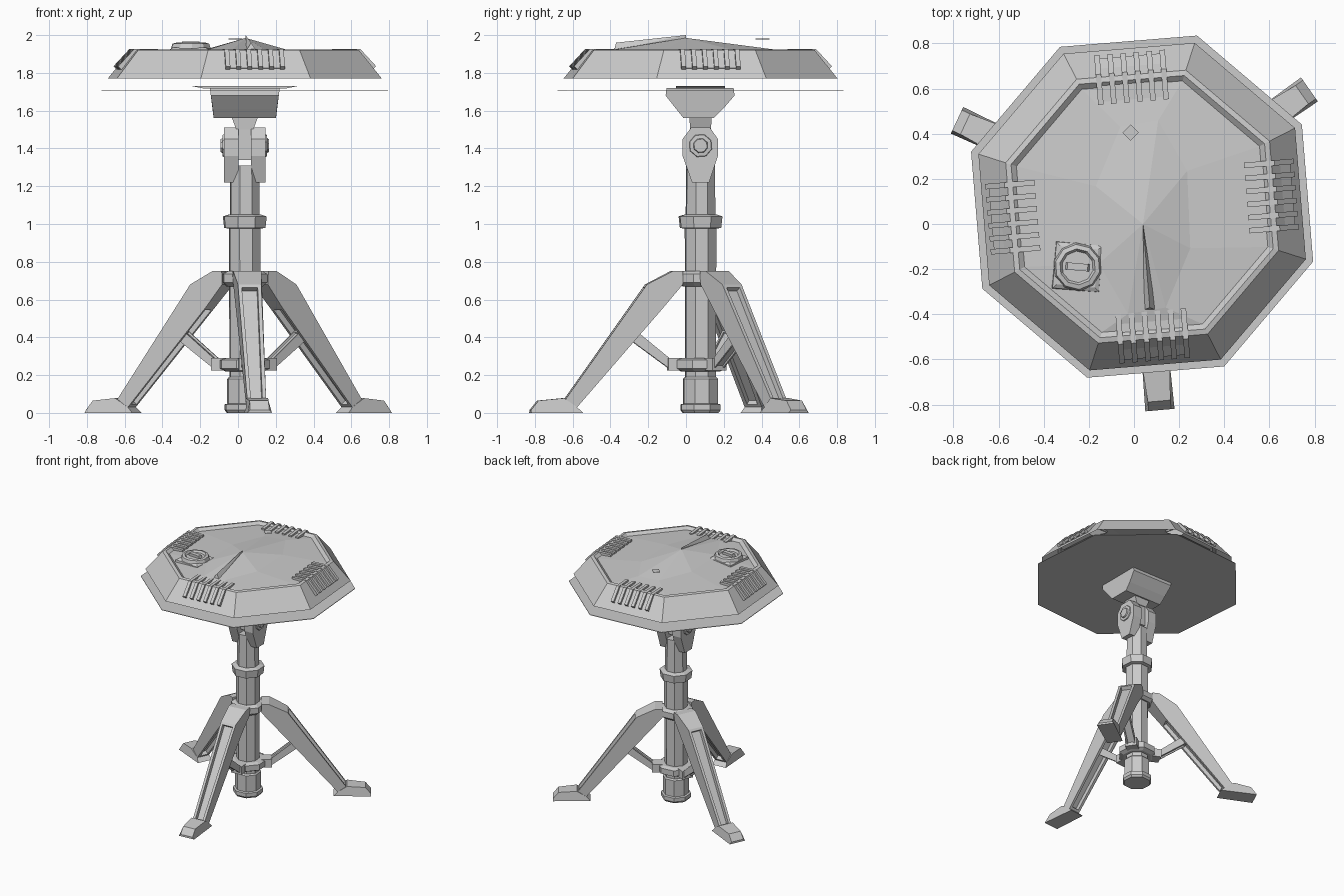
import bpy, bmesh, math
from mathutils import Matrix, Vector

if "Cube" in bpy.data.objects:
    bpy.data.objects.remove(bpy.data.objects["Cube"])

CX, CY = 0.036, 0.077          # axis of the whole device
DISH = math.radians(27.2)      # rotation of the octagonal top


def finish(bm, name):
    bmesh.ops.recalc_face_normals(bm, faces=bm.faces)
    me = bpy.data.meshes.new(name)
    bm.to_mesh(me)
    bm.free()
    ob = bpy.data.objects.new(name, me)
    bpy.context.collection.objects.link(ob)
    return ob


def place(angle, x=CX, y=CY, z=0.0):
    return Matrix.Translation((x, y, z)) @ Matrix.Rotation(angle, 4, 'Z')


def lathe(name, profile, n=8, rot=DISH, mat=None, caps=True):
    """Stack n-sided rings of (radius, z)."""
    bm = bmesh.new()
    rings = [[bm.verts.new((r * math.cos(rot + i * math.tau / n),
                            r * math.sin(rot + i * math.tau / n), z)) for i in range(n)]
             for r, z in profile]
    for a, b in zip(rings, rings[1:]):
        for i in range(n):
            j = (i + 1) % n
            bm.faces.new((a[i], a[j], b[j], b[i]))
    if caps:
        bm.faces.new(rings[0])
        bm.faces.new(rings[-1])
    bm.transform(mat or place(0))
    return finish(bm, name)


def prism(name, profile, half, mat, recess=(), rim=0.03, depth=0.02):
    """Extrude an (r, z) profile sideways; half gives a half width per point."""
    if not isinstance(half, (list, tuple)):
        half = [half] * len(profile)
    bm = bmesh.new()
    a = [bm.verts.new((r, -h, z)) for (r, z), h in zip(profile, half)]
    b = [bm.verts.new((r, h, z)) for (r, z), h in zip(profile, half)]
    bm.faces.new(a)
    bm.faces.new(b)
    n = len(a)
    sides = [bm.faces.new((a[i], a[(i + 1) % n], b[(i + 1) % n], b[i])) for i in range(n)]
    bmesh.ops.recalc_face_normals(bm, faces=bm.faces)
    for k in recess:
        bmesh.ops.inset_individual(bm, faces=[sides[k]], thickness=rim)
        bmesh.ops.inset_individual(bm, faces=[sides[k]], thickness=0.002, depth=-depth)
    bm.transform(mat)
    return finish(bm, name)


# central column with base cap and collars
lathe("column", [(0.085, 0.04), (0.088, 0.98), (0.083, 1.02), (0.08, 1.31)])
lathe("base_cap", [(0.10, 0), (0.112, 0.015), (0.112, 0.045), (0.09, 0.05)])
lathe("base_sleeve", [(0.098, 0.05), (0.098, 0.18), (0.088, 0.19)])
lathe("lower_collar", [(0.11, 0.22), (0.14, 0.235), (0.14, 0.28), (0.11, 0.29)])
lathe("leg_hub", [(0.10, 0.67), (0.125, 0.69), (0.125, 0.735), (0.10, 0.75)])
lathe("upper_collar", [(0.09, 0.975), (0.115, 0.98), (0.122, 1.04), (0.09, 1.05)])

# tripod: legs, feet and braces
leg = [(0.10, 0.75), (0.155, 0.75), (0.29, 0.68), (0.73, 0.06),
       (0.66, 0.03), (0.20, 0.56), (0.10, 0.68)]
leg_w = [0.075, 0.075, 0.062, 0.05, 0.05, 0.058, 0.07]
foot = [(0.63, 0), (0.905, 0), (0.905, 0.015), (0.865, 0.065), (0.73, 0.078), (0.66, 0.03)]
foot_w = [0.06, 0.065, 0.05, 0.05, 0.06, 0.05]
brace = [(0.125, 0.255), (0.155, 0.225), (0.38, 0.39), (0.345, 0.435)]
for i, deg in enumerate((-85, 35, 155), 1):
    m = place(math.radians(deg))
    prism(f"leg_{i}", leg, leg_w, m, recess=(2, 4), rim=0.028, depth=0.03)
    prism(f"foot_{i}", foot, foot_w, m)
    prism(f"brace_{i}", brace, 0.033, m, recess=(1, 3), rim=0.014, depth=0.01)
    prism(f"brace_clamp_{i}", [(0.10, 0.225), (0.175, 0.225), (0.175, 0.29), (0.10, 0.29)], 0.045, m)

# tilting knuckle: two cheeks, tongue, pivot bolts (hinge axis along x)
side = place(math.pi / 2)      # local r -> +y, sideways -> x
cheek = [(-0.045, 1.22), (0.045, 1.22), (0.092, 1.36), (0.092, 1.45), (0.05, 1.51),
         (-0.05, 1.51), (-0.095, 1.45), (-0.095, 1.36)]
for s, label in ((-1, "left"), (1, "right")):
    prism(f"{label}_cheek", cheek, 0.038, Matrix.Translation((s * 0.072, 0, 0)) @ side)
    bolt = Matrix.Translation((CX + s * 0.105, CY, 1.415)) @ Matrix.Rotation(s * math.pi / 2, 4, 'Y')
    lathe(f"{label}_pivot_bolt", [(0.065, 0), (0.06, 0.012), (0.04, 0.014), (0.036, 0.024)], mat=bolt)
prism("tongue", [(-0.05, 1.34), (0.05, 1.34), (0.05, 1.58), (-0.05, 1.58)], 0.034, side)
prism("neck", [(-0.055, 1.50), (0.055, 1.50), (0.06, 1.58), (-0.06, 1.58)],
      [0.045, 0.045, 0.075, 0.075], side)

# mounting head under the plate
head = [(-0.09, 1.56), (0.07, 1.56), (0.12, 1.61), (0.18, 1.68), (0.175, 1.72),
        (-0.18, 1.72), (-0.185, 1.68), (-0.13, 1.61)]
prism("mount_head", head, [0.165, 0.165, 0.17, 0.18, 0.185, 0.185, 0.18, 0.17], side)
prism("mount_flange", [(-0.13, 1.718), (0.13, 1.718), (0.13, 1.73), (-0.13, 1.73)],
      [0.22, 0.22, 0.28, 0.28], side)

# octagonal bottom plate and the shell above it
lathe("bottom_plate", [(0.796, 1.706), (0.796, 1.71)])
lathe("dish_shell", [(0.762, 1.77), (0.635, 1.92), (0.61, 1.925), (0.585, 1.905)], caps=False)

# dish panel rising to a low ridge with its peak at the middle
bm = bmesh.new()
outer, inner = [], []
for i in range(8):
    a = DISH + i * math.tau / 8
    c, s = math.cos(a), math.sin(a)
    outer.append(bm.verts.new((CX + 0.585 * c, CY + 0.585 * s, 1.905)))
    inner.append(bm.verts.new((0.04 + 0.22 * c, 0.03 + 0.45 * s, 1.925)))
peak = bm.verts.new((0.04, 0.0, 1.985))
for i in range(8):
    j = (i + 1) % 8
    bm.faces.new((outer[i], outer[j], inner[j], inner[i]))
    bm.faces.new((inner[i], inner[j], peak))
finish(bm, "dish_panel")

# thin pointer fin from the front grille to the peak
bm = bmesh.new()
v = [bm.verts.new(p) for p in ((0.04, 0, 2.0), (0.045, -0.38, 1.92), (0.095, -0.38, 1.92),
                               (0.07, -0.37, 1.96), (0.04, 0, 1.96))]
for f in ((0, 1, 3), (0, 3, 2), (1, 2, 3), (0, 4, 1), (0, 2, 4), (1, 4, 2)):
    bm.faces.new([v[k] for k in f])
finish(bm, "pointer_fin")

# four vent grilles, each a sloped bed with six radial fins
bed = [(0.47, 1.89), (0.47, 1.912), (0.585, 1.912), (0.67, 1.825), (0.62, 1.81)]
fin = [(0.465, 1.90), (0.465, 1.925), (0.60, 1.927), (0.685, 1.835), (0.665, 1.815), (0.58, 1.89)]
for k in range(4):
    m = place(math.radians(4.7 + 90 * k))
    prism(f"vent_bed_{k + 1}", bed, 0.15, m)
    for j in range(6):
        prism(f"vent_{k + 1}_fin_{j + 1}", fin, 0.012,
              m @ Matrix.Translation((0, (j - 2.5) * 0.058, 0)))

# round cap on a square base, and a small floating diamond marker
g = place(math.radians(-5), -0.25, -0.19)
lathe("cap_base", [(0.15, 1.90), (0.145, 1.925), (0.12, 1.935)], n=4, rot=math.pi / 4, mat=g)
lathe("cap_ring", [(0.108, 1.93), (0.10, 1.955), (0.08, 1.96), (0.07, 1.945)], n=10, mat=g)
prism("cap_handle", [(-0.055, 1.94), (0.055, 1.94), (0.045, 1.965), (-0.045, 1.965)], 0.016, g)
lathe("diamond_marker", [(0.036, 1.978), (0.036, 1.981)], n=4, rot=0,
      mat=place(0, -0.015, 0.405))
